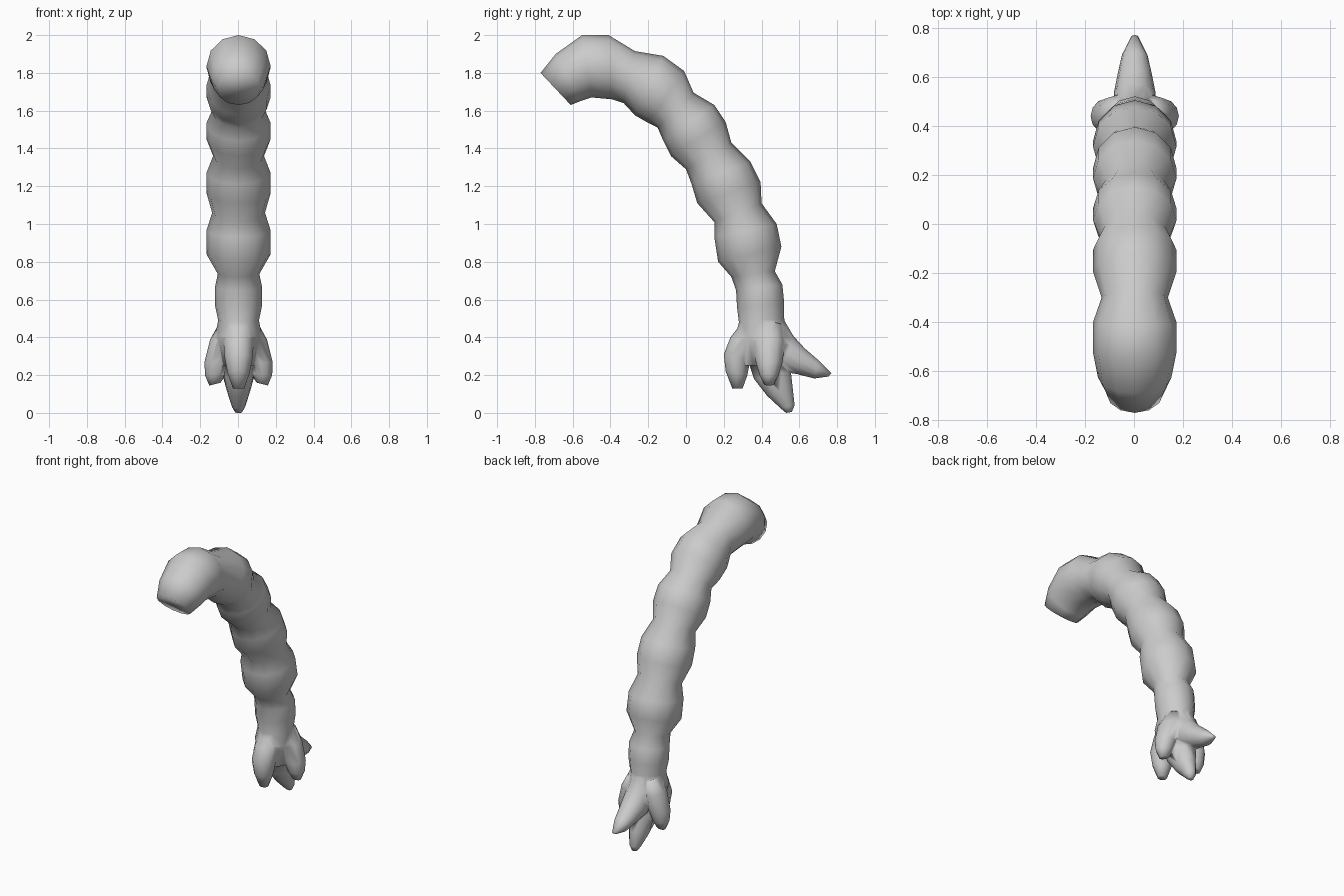
import bpy, bmesh, math
from mathutils import Vector

SIDES = 12
grey = bpy.data.materials.new("plain grey")
grey.diffuse_color = (0.6, 0.6, 0.6, 1)


def loft(name, rings, plane):
    """Skin elliptical rings: (outer point, inner point, half width).
    plane maps a 2D outline point to 3D; half width runs across the plane."""
    bm = bmesh.new()
    across = plane(0, 0, 1) - plane(0, 0, 0)
    loops = []
    for a, b, w in rings:
        p, q = plane(*a, 0), plane(*b, 0)
        mid, half = (p + q) / 2, (p - q) / 2
        loops.append([bm.verts.new(mid + half * math.cos(t) + across * w * math.sin(t))
                      for t in (2 * math.pi * i / SIDES for i in range(SIDES))])
    for r, s in zip(loops, loops[1:]):
        for i in range(SIDES):
            j = (i + 1) % SIDES
            bm.faces.new((r[i], r[j], s[j], s[i]))
    bm.faces.new(loops[0][::-1])
    bm.faces.new(loops[-1])
    bmesh.ops.recalc_face_normals(bm, faces=bm.faces)
    me = bpy.data.meshes.new(name)
    bm.to_mesh(me)
    bm.free()
    me.materials.append(grey)
    ob = bpy.data.objects.new(name, me)
    bpy.context.collection.objects.link(ob)
    return ob


def lengthwise(y, z, w):
    return Vector((w + 0.003, y, z))


# Segmented arm, from the blunt end down to the palm
arm = loft("segmented_arm", [
    ((-0.77, 1.80), (-0.61, 1.63), 0.115),
    ((-0.69, 1.90), (-0.56, 1.65), 0.15),
    ((-0.55, 2.00), (-0.50, 1.67), 0.17),
    ((-0.41, 2.00), (-0.39, 1.66), 0.17),
    ((-0.27, 1.915), (-0.33, 1.64), 0.135),
    ((-0.12, 1.89), (-0.27, 1.575), 0.17),
    ((-0.01, 1.81), (-0.20, 1.535), 0.17),
    ((0.04, 1.695), (-0.15, 1.51), 0.14),
    ((0.15, 1.63), (-0.12, 1.44), 0.17),
    ((0.21, 1.54), (-0.08, 1.36), 0.17),
    ((0.24, 1.43), (0.00, 1.29), 0.135),
    ((0.34, 1.33), (0.03, 1.21), 0.17),
    ((0.395, 1.22), (0.06, 1.11), 0.17),
    ((0.40, 1.11), (0.15, 1.01), 0.14),
    ((0.48, 1.00), (0.15, 0.93), 0.17),
    ((0.505, 0.88), (0.17, 0.80), 0.17),
    ((0.47, 0.75), (0.24, 0.72), 0.11),
    ((0.51, 0.68), (0.265, 0.65), 0.125),
    ((0.52, 0.58), (0.27, 0.56), 0.125),
    ((0.52, 0.50), (0.28, 0.48), 0.108),
    ((0.54, 0.40), (0.26, 0.40), 0.125),
    ((0.53, 0.25), (0.30, 0.25), 0.09),
], lengthwise)

# Claws around the palm
claws = [
    loft("front_claw", [
        ((0.29, 0.47), (0.42, 0.45), 0.06),
        ((0.235, 0.40), (0.40, 0.36), 0.08),
        ((0.20, 0.31), (0.34, 0.28), 0.075),
        ((0.21, 0.22), (0.325, 0.20), 0.058),
        ((0.245, 0.13), (0.30, 0.13), 0.03)], lengthwise),
    loft("back_claw", [
        ((0.52, 0.49), (0.40, 0.30), 0.08),
        ((0.57, 0.405), (0.50, 0.22), 0.085),
        ((0.63, 0.34), (0.59, 0.205), 0.07),
        ((0.70, 0.28), (0.68, 0.182), 0.052),
        ((0.77, 0.21), (0.755, 0.193), 0.015)], lengthwise),
    loft("bottom_claw", [
        ((0.52, 0.36), (0.32, 0.30), 0.09),
        ((0.555, 0.22), (0.36, 0.18), 0.085),
        ((0.565, 0.13), (0.43, 0.09), 0.06),
        ((0.575, 0.04), (0.50, 0.025), 0.035),
        ((0.56, 0.005), (0.53, 0.0), 0.018)], lengthwise),
]
for side, s in (("left", -1), ("right", 1)):
    claws.append(loft(side + "_claw", [
        ((0.10, 0.48), (0.0, 0.45), 0.07),
        ((0.15, 0.39), (0.0, 0.36), 0.085),
        ((0.18, 0.27), (0.05, 0.26), 0.07),
        ((0.178, 0.20), (0.07, 0.20), 0.05),
        ((0.155, 0.145), (0.095, 0.16), 0.028)],
        lambda x, z, w, s=s: Vector((0.003 + s * x, 0.44 + w, z))))

# Fuse the claws into the arm
for claw in claws:
    m = arm.modifiers.new(claw.name, 'BOOLEAN')
    m.operation = 'UNION'
    m.solver = 'EXACT'
    m.object = claw
dg = bpy.context.evaluated_depsgraph_get()
fused = bpy.data.meshes.new_from_object(arm.evaluated_get(dg))
arm.modifiers.clear()
arm.data = fused
for claw in claws:
    bpy.data.objects.remove(claw)

# Soft shading all over
for p in arm.data.polygons:
    p.use_smooth = True
    p.material_index = 0
